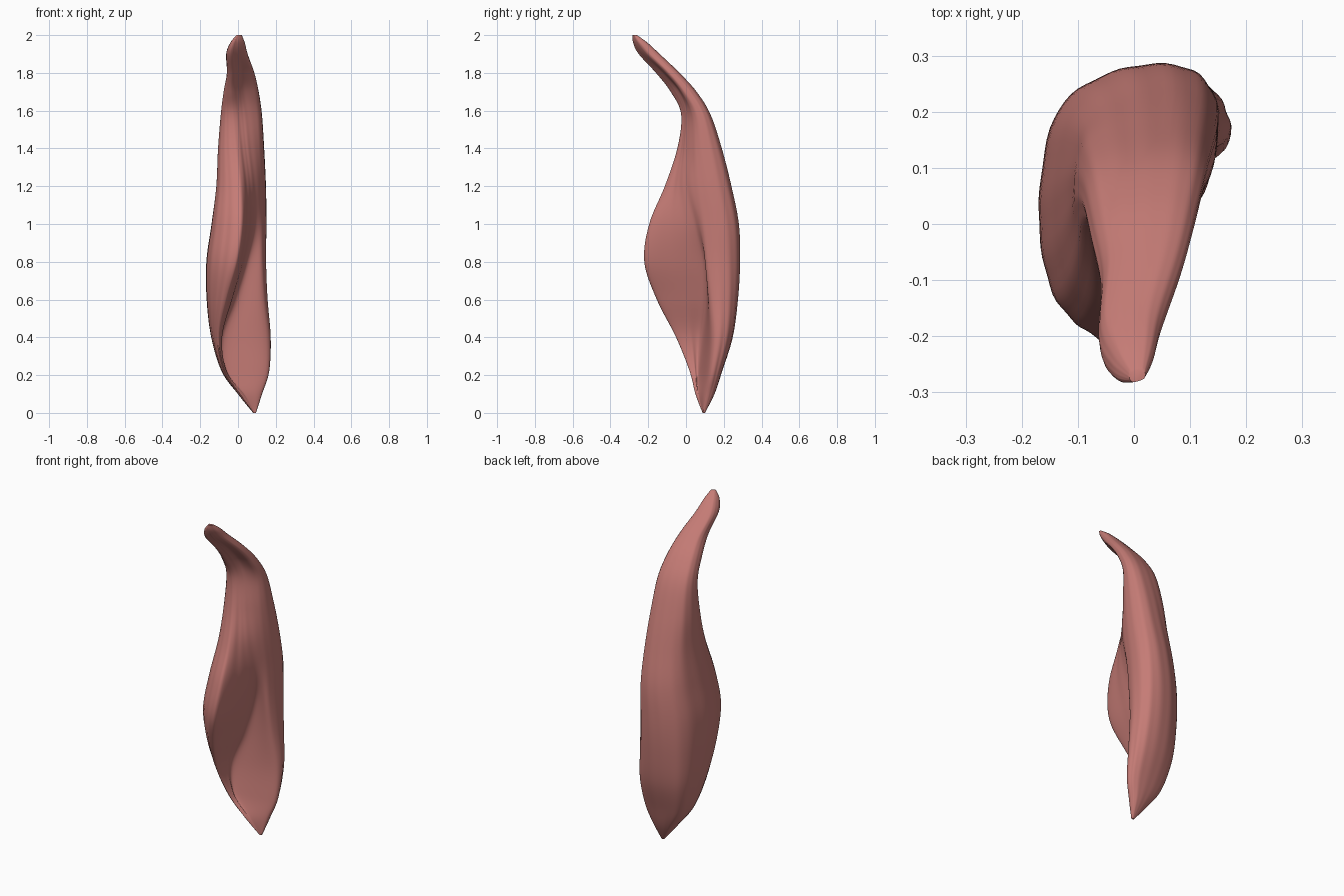
import bpy
import bmesh
import math
from mathutils import Vector

default_cube = bpy.data.objects.get("Cube")
if default_cube:
    bpy.data.objects.remove(default_cube, do_unlink=True)

# Stations from the lower point to the tendon end:
# height, left x, right x, back y, flange tip (x, y), groove (x, y), right lip y
STATIONS = [
    (0, .08, .095, .1, .083, .088, .088, .09, .09),
    (.1, 0, .125, .15, .015, .05, .04, .07, .1),
    (.22, -.085, .158, .19, -.07, .02, -.05, .07, .12),
    (.4, -.14, .165, .245, -.1, -.05, -.07, .085, .135),
    (.6, -.165, .152, .272, -.06, -.15, -.01, .1, .125),
    (.8, -.167, .147, .283, -.005, -.215, .045, .09, .108),
    (1, -.14, .15, .276, .02, -.19, .085, .04, .095),
    (1.2, -.115, .147, .237, .015, -.11, .085, -.005, .07),
    (1.4, -.105, .137, .187, -.005, -.045, .065, 0, .055),
    (1.58, -.09, .125, .128, -.02, -.025, .05, .005, .04),
    (1.7, -.075, .108, .055, -.03, -.08, .035, -.035, -.02),
    (1.8, -.058, .085, -.035, -.03, -.158, .025, -.12, -.1),
    (1.9, -.062, .05, -.14, -.035, -.25, .01, -.225, -.2),
    (1.96, -.04, .035, -.205, -.022, -.28, .005, -.27, -.25),
    (2, -.008, .02, -.26, 0, -.282, .008, -.28, -.275),
]
STEPS_UP = 7
STEPS_ROUND = 8


def spline(a, b, c, d, t):
    """Catmull-Rom blend between b and c."""
    return b + (c - a) * (t / 2) + (a * 2 - b * 5 + c * 4 - d) * (t * t / 2) \
        + (b * 3 - a - c * 3 + d) * (t ** 3 / 2)


def smooth_rows(rows, steps):
    rows = [Vector(row) for row in rows]
    last = len(rows) - 1
    result = []
    for i in range(last):
        a, d = rows[max(i - 1, 0)], rows[min(i + 2, last)]
        for s in range(steps):
            result.append(spline(a, rows[i], rows[i + 1], d, s / steps))
    return result + [rows[last]]


def cross_section(row):
    """Closed crescent: rounded back, blunt left flange, front groove."""
    z, left, right, back, tip_x, tip_y, groove_x, groove_y, lip = row
    width, depth, flange = right - left, back - tip_y, tip_x - left
    corners = [
        (right - width * .06, lip),
        (right, back - (back - lip) * .4),
        (left + width * .83, back - depth * .01),
        (left + width * .45, back - depth * .015),
        (left + width * .11, back - depth * .16),
        (left, back - depth * .5),
        (left + flange * .12, tip_y + depth * .2),
        (left + flange * .5, tip_y + depth * .05),
        (tip_x, tip_y),
        ((tip_x + groove_x) / 2, (tip_y + groove_y) / 2),
        (groove_x, groove_y),
    ]
    corners = [Vector((x, y, z)) for x, y in corners]
    count = len(corners)
    loop = []
    for i in range(count):
        a, b, c, d = (corners[(i + k) % count] for k in (-1, 0, 1, 2))
        loop += [spline(a, b, c, d, s / STEPS_ROUND) for s in range(STEPS_ROUND)]
    # Faint lengthwise fibres
    centre = sum(loop, Vector((0, 0, 0))) / len(loop)
    return [centre + (p - centre) * (1 + .006 * math.sin(k * math.tau / 5 + z * 3))
            for k, p in enumerate(loop)]


# Skin the sections into one closed body
bm = bmesh.new()
rings = [[bm.verts.new(p) for p in cross_section(row)]
         for row in smooth_rows(STATIONS, STEPS_UP)]
for lower, upper in zip(rings, rings[1:]):
    for k in range(len(lower)):
        n = (k + 1) % len(lower)
        bm.faces.new((lower[k], lower[n], upper[n], upper[k]))
bm.faces.new(rings[0])
bm.faces.new(rings[-1])
bmesh.ops.recalc_face_normals(bm, faces=bm.faces)

mesh = bpy.data.meshes.new("muscle_belly")
bm.to_mesh(mesh)
bm.free()
muscle = bpy.data.objects.new("muscle_belly", mesh)
bpy.context.collection.objects.link(muscle)

# Muscle colour
colour = (.56, .2, .18, 1)
material = bpy.data.materials.new("muscle_red")
material.use_nodes = True
material.diffuse_color = colour
shader = material.node_tree.nodes["Principled BSDF"]
shader.inputs["Base Color"].default_value = colour
shader.inputs["Roughness"].default_value = .6
mesh.materials.append(material)

# Smooth shading
bpy.ops.object.select_all(action='DESELECT')
muscle.select_set(True)
bpy.context.view_layer.objects.active = muscle
bpy.ops.object.shade_smooth_by_angle(angle=math.radians(50))
